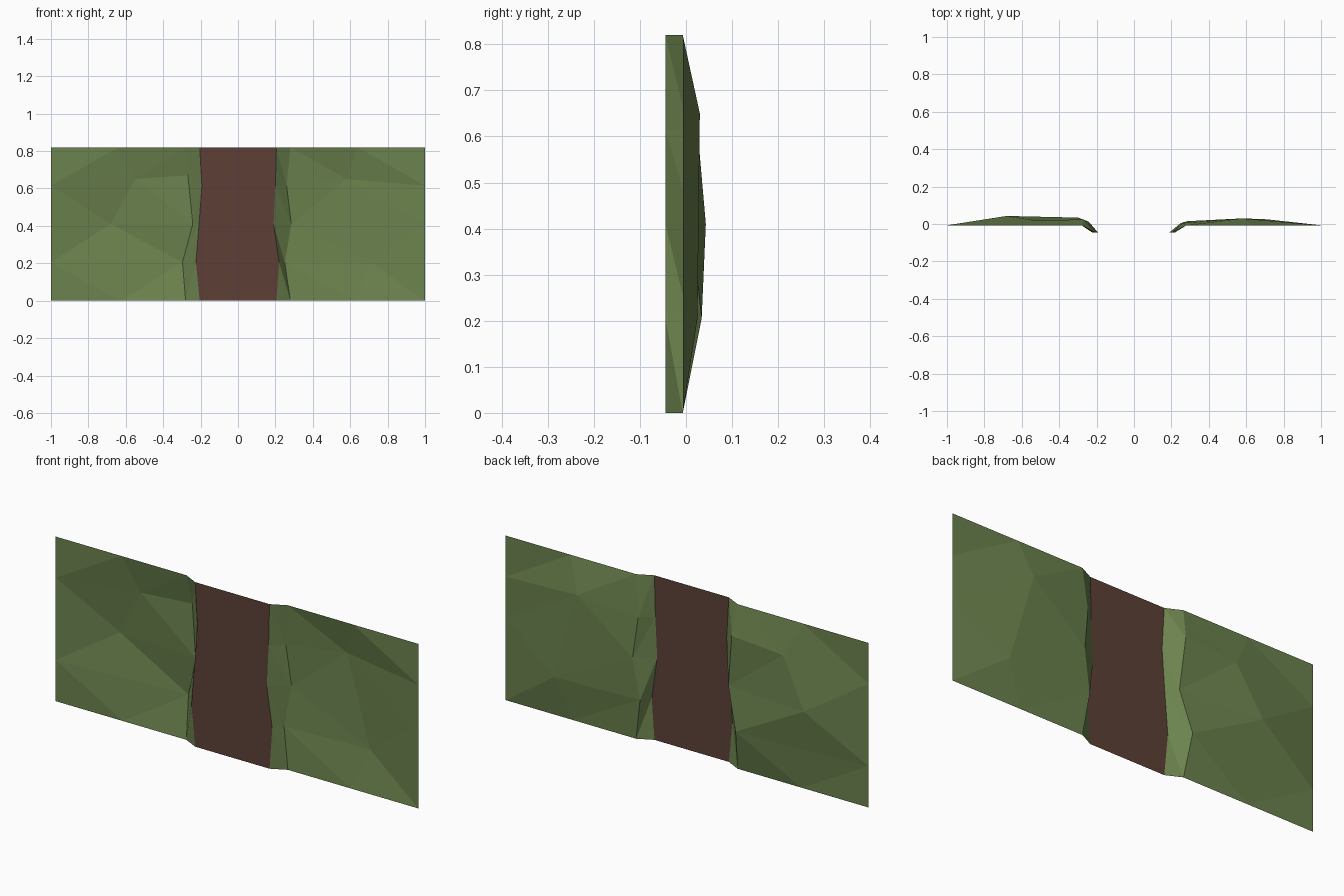
import bpy
from mathutils import Vector
from mathutils.geometry import delaunay_2d_cdt

if "Cube" in bpy.data.objects:
    bpy.data.objects.remove(bpy.data.objects["Cube"])

H = 0.82
RIM, BED = -0.007, -0.0445      # depth of outer rim and of the sunken path
ROWS = [0, 0.205, 0.41, 0.615, H]


def material(name, rgb):
    lin = [((c / 255 + 0.055) / 1.055) ** 2.4 for c in rgb]
    m = bpy.data.materials.new(name)
    m.diffuse_color = (*lin, 1)
    m.use_nodes = True
    m.node_tree.nodes["Principled BSDF"].inputs["Base Color"].default_value = m.diffuse_color
    return m


def make(name, verts, faces, mat):
    # every face looks to +y, the upper side of the terrain
    fixed = []
    for f in faces:
        a, b, c = (Vector(verts[i]) for i in f[:3])
        fixed.append(f if (b - a).cross(c - a).y > 0 else f[::-1])
    me = bpy.data.meshes.new(name)
    me.from_pydata(verts, [], fixed)
    me.materials.append(mat)
    ob = bpy.data.objects.new(name, me)
    bpy.context.collection.objects.link(ob)


def strip(name, a, b, mat):
    n = len(a)
    make(name, a + b, [[i, i + 1, n + i + 1, n + i] for i in range(n - 1)], mat)


def bank(name, a, b, mat):
    # sloped strip split into triangles
    n = len(a)
    faces = []
    for i in range(n - 1):
        faces += [[i, i + 1, n + i], [i + 1, n + i + 1, n + i]]
    make(name, a + b, faces, mat)


def field(name, side, shoulder, bumps, ridge, mat):
    # low-poly grass between the outer edge and the shoulder of the path
    outer = [(side, RIM, z) for z in ROWS]
    ring = outer + [(side * 0.64, RIM, H)] + shoulder[::-1] + [(side * 0.63, RIM, 0)]
    pts = ring + bumps
    edges = [tuple(min(range(len(pts)), key=lambda i: (pts[i][0] - p[0]) ** 2 + (pts[i][2] - p[1]) ** 2)
                   for p in e) for e in ridge]
    outline = list(range(len(ring)))
    if side > 0:
        outline.reverse()
    outline.reverse()
    res = delaunay_2d_cdt([Vector((p[0], p[2])) for p in pts], edges, [outline], 1, 1e-5)
    verts = [(v.x, pts[o[0]][1] if o else RIM, v.y) for v, o in zip(res[0], res[3])]
    make(name, verts, [list(f) for f in res[2]], mat)


grass = material("grass green", (108, 131, 78))
dirt = material("dirt brown", (93, 64, 55))

# edges of the path
left_edge = [(x, BED, z) for x, z in zip((-0.205, -0.225, -0.208, -0.193, -0.205), ROWS)]
right_edge = [(x, BED, z) for x, z in zip((0.205, 0.22, 0.19, 0.2, 0.205), ROWS)]
strip("dirt_path", left_edge, right_edge, dirt)

# shoulders where the banks meet the grass
left_top = [(-0.28, RIM, 0), (-0.297, 0.034, 0.205), (-0.242, 0.012, 0.41),
            (-0.268, 0.023, 0.67), (-0.28, RIM, H)]
right_top = [(0.28, RIM, 0), (0.25, 0.005, 0.205), (0.285, 0.015, 0.41),
             (0.26, 0.005, 0.615), (0.28, RIM, H)]
bank("left_bank", left_edge, left_top, grass)
bank("right_bank", right_edge, right_top, grass)

# grass fields with raised points
field("left_grass", -1, left_top, [(-0.68, 0.043, 0.41), (-0.55, 0.022, 0.65)],
      [((-1, 0.205), (-0.297, 0.205))], grass)
field("right_grass", 1, right_top, [(0.58, 0.03, 0.65), (0.71, 0.025, 0.205)],
      [], grass)
